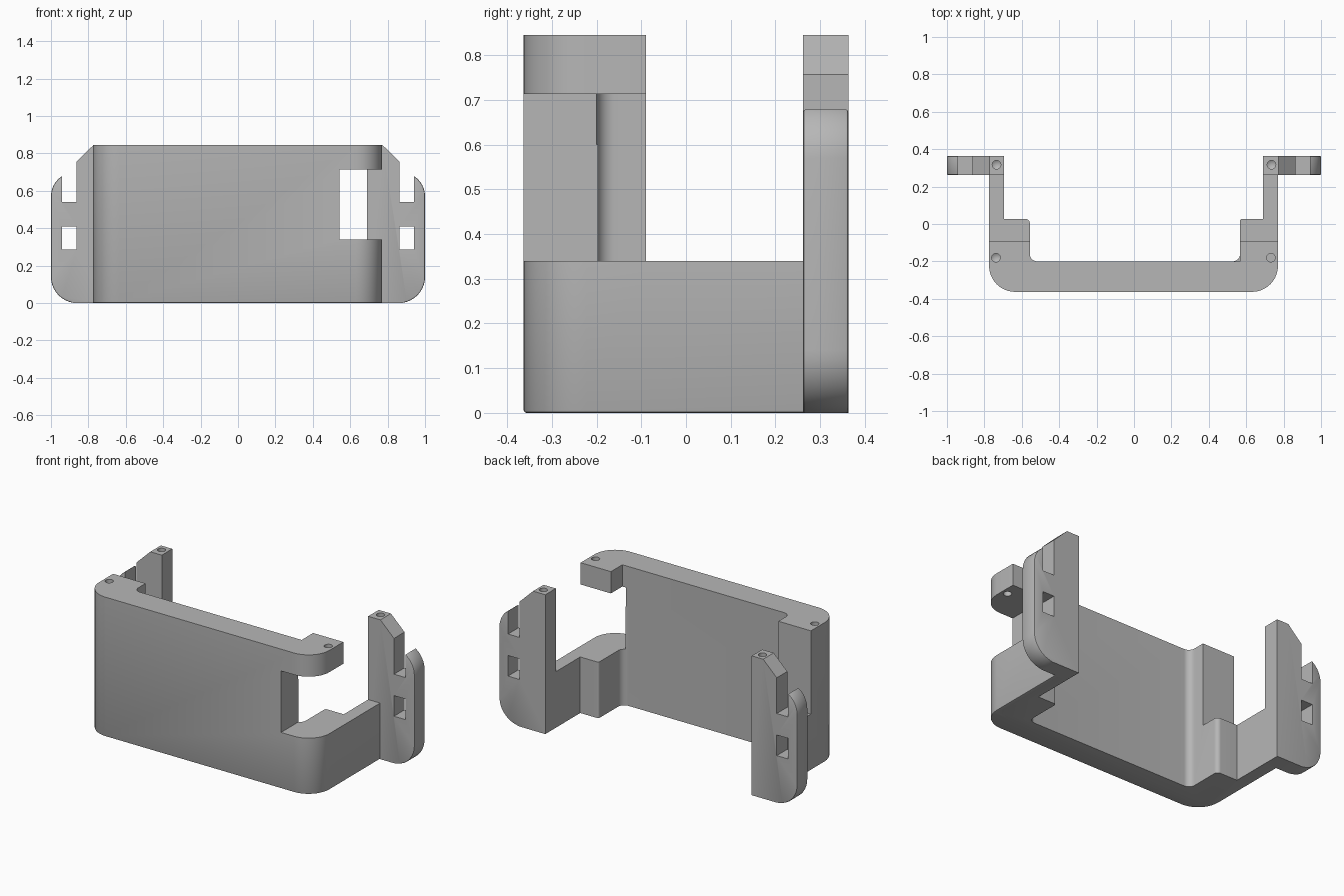
import bpy, bmesh, math
from mathutils import Vector

old = bpy.data.objects.get("Cube")
if old:
    bpy.data.objects.remove(old, do_unlink=True)

grey = bpy.data.materials.new("plain grey")
grey.use_nodes = True
COLOUR = (0.47, 0.47, 0.47, 1)
grey.diffuse_color = COLOUR
grey.node_tree.nodes["Principled BSDF"].inputs["Base Color"].default_value = COLOUR


def rounded(corners, steps=10):
    """Outline from (u, v) or (u, v, radius) corners."""
    out = []
    n = len(corners)
    for i, c in enumerate(corners):
        p = Vector(c[:2])
        if len(c) == 2:
            out.append(p)
            continue
        a = (Vector(corners[i - 1][:2]) - p).normalized()
        b = (Vector(corners[(i + 1) % n][:2]) - p).normalized()
        r = c[2]
        # every rounded corner is a right angle
        centre = p + (a + b) * r
        for k in range(steps + 1):
            t = math.pi / 2 * k / steps
            out.append(centre - b * r * math.cos(t) - a * r * math.sin(t))
    return out


def prism(name, outline, lo, hi, place, soft=None):
    """Extrude an outline from lo to hi; soft picks edges to round slightly."""
    bm = bmesh.new()
    face = bm.faces.new([bm.verts.new(place(p.x, p.y, lo)) for p in outline])
    top = bmesh.ops.extrude_face_region(bm, geom=[face])["geom"]
    shift = place(0, 0, hi) - place(0, 0, lo)
    bmesh.ops.translate(bm, vec=shift, verts=[v for v in top if isinstance(v, bmesh.types.BMVert)])
    bmesh.ops.recalc_face_normals(bm, faces=bm.faces[:])
    if soft:
        edges = [e for e in bm.edges if soft(*(v.co for v in e.verts))]
        bmesh.ops.bevel(bm, geom=edges, offset=0.006, segments=2, profile=0.5, affect='EDGES')
    return finish(name, bm)


def finish(name, bm):
    mesh = bpy.data.meshes.new(name)
    bm.to_mesh(mesh)
    bm.free()
    mesh.materials.append(grey)
    ob = bpy.data.objects.new(name, mesh)
    bpy.context.collection.objects.link(ob)
    return ob


def box(x, y, z):
    outline = [Vector(p) for p in ((x[0], y[0]), (x[1], y[0]), (x[1], y[1]), (x[0], y[1]))]
    return prism("cutter", outline, z[0], z[1], lambda u, v, w: Vector((u, v, w)))


def drill(x, y, bottom):
    """Round drill with a pointed tip, reaching above the top."""
    bm = bmesh.new()
    r, high = 0.023, 0.95
    bmesh.ops.create_cone(bm, cap_ends=True, segments=24, radius1=r, radius2=r, depth=high - bottom)
    bmesh.ops.translate(bm, vec=(x, y, (high + bottom) / 2), verts=bm.verts[:])
    base = min(bm.faces, key=lambda f: f.calc_center_median().z)
    tip = bmesh.ops.poke(bm, faces=[base])["verts"][0]
    tip.co.z -= 0.015
    return finish("cutter", bm)


def cut(ob, cutters):
    bpy.context.view_layer.objects.active = ob
    for c in cutters:
        m = ob.modifiers.new("cut", 'BOOLEAN')
        m.operation = 'DIFFERENCE'
        m.solver = 'EXACT'
        m.object = c
        bpy.ops.object.modifier_apply(modifier=m.name)
        bpy.data.objects.remove(c, do_unlink=True)


def smooth(ob):
    bpy.ops.object.select_all(action='DESELECT')
    ob.select_set(True)
    bpy.context.view_layer.objects.active = ob
    bpy.ops.object.shade_smooth_by_angle(angle=math.radians(30))


TOP, SHELF, BACK, STEP = 0.845, 0.34, 0.262, 0.028

# Shell: U-shaped plan with thick front wall, side blocks and thin arms
plan = rounded([
    (-0.775, -0.363, 0.14), (0.77, -0.363, 0.14),
    (0.77, BACK), (0.69, BACK), (0.69, STEP), (0.567, STEP, 0.012),
    (0.567, -0.2, 0.04), (-0.557, -0.2, 0.04),
    (-0.557, STEP, 0.025), (-0.695, STEP), (-0.695, BACK), (-0.775, BACK)])


def outer_bottom(a, b):
    mid = (a + b) / 2
    return max(a.z, b.z) < 0.001 and (abs(mid.x) > 0.76 or mid.y < -0.21)


shell = prism("shell", plan, 0, TOP, lambda u, v, w: Vector((u, v, w)), outer_bottom)
cut(shell, [
    box((-1, 1), (-0.09, 0.5), (SHELF, 1)),           # low rear arms
    box((0.543, 1), (-0.5, 0.5), (SHELF, 0.713)),     # side opening
    box((0.5, 0.567), (-0.2, 0), (0.6, 1)),           # square corner of the overhang
    drill(-0.738, -0.18, 0.72),                       # blind screw hole
    drill(0.732, -0.18, 0.6),                         # through screw hole
])
smooth(shell)

# Mounting ears: upright plates with a strap window and an open slot
for name, side, inner in (("left_ear", 1, 0.69), ("right_ear", -1, 0.695)):
    shoulder = 0.772
    outline = rounded([
        (inner, 0), (1, 0, 0.14), (1, 0.7, 0.13), (0.87, 0.7),
        (0.87, 0.75), (shoulder, TOP), (inner, TOP)])

    def rim(a, b):
        return abs(a.y - b.y) < 0.001 and abs(a.x + b.x) / 2 > 0.88

    ear = prism(name, outline, BACK, 0.363,
                lambda u, v, w: Vector((side * u, w, v)), rim)
    span = sorted((side * 0.863, side * 0.94))
    cut(ear, [
        box(span, (0.1, 0.5), (0.285, 0.41)),         # strap window
        box(span, (0.1, 0.5), (0.54, 1)),             # open slot
        drill(side * 0.735, 0.317, 0.72),             # screw hole
    ])
    smooth(ear)
